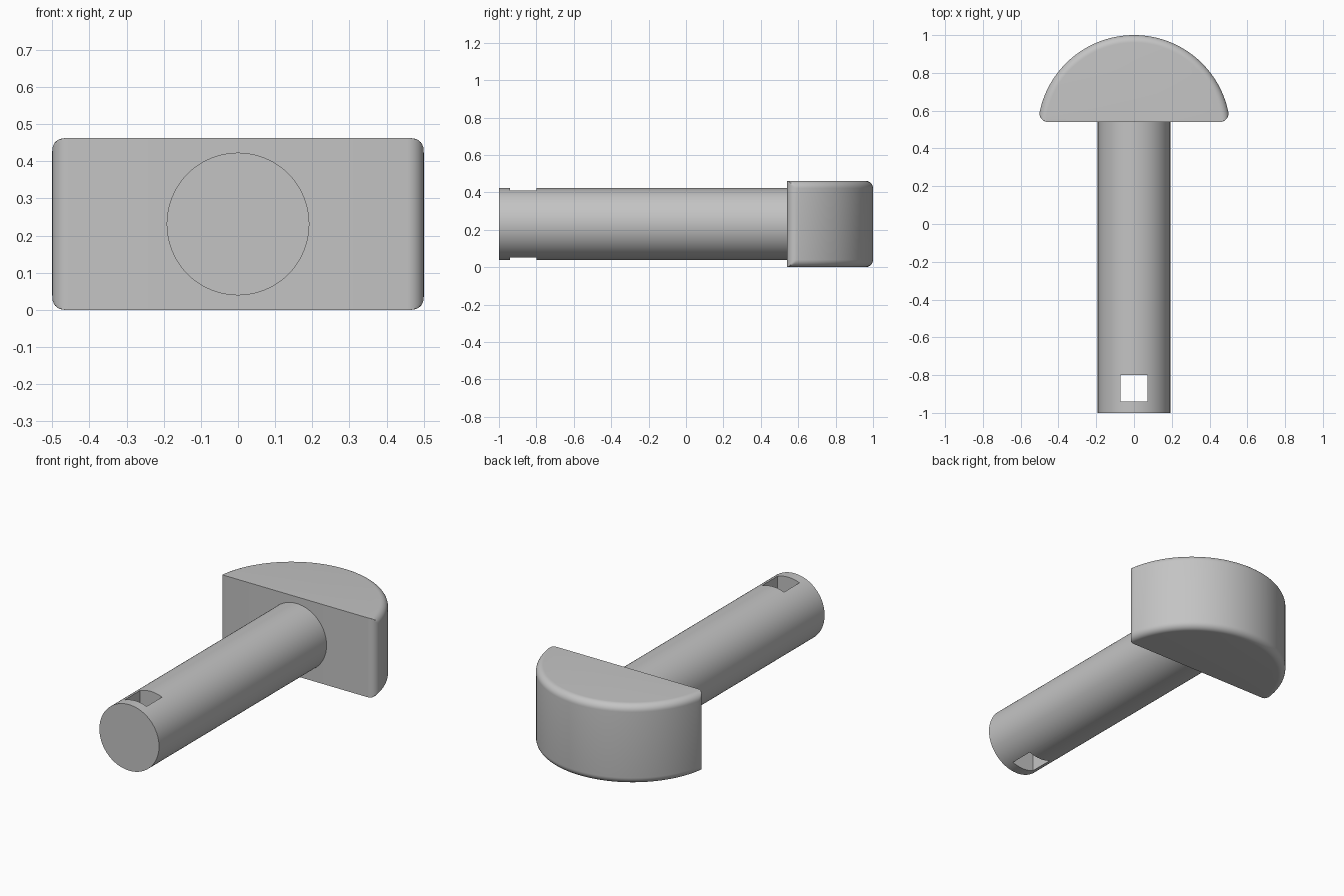
import bpy, bmesh, math
from mathutils import Matrix

if "Cube" in bpy.data.objects:
    bpy.data.objects.remove(bpy.data.objects["Cube"], do_unlink=True)

HEIGHT = 0.462               # head thickness
FRONT = 0.54                 # flat face of the head
RADIUS = 0.51                # head arc
CENTRE = 1 - RADIUS          # arc centre on y
FILLET = 0.045               # rounded vertical corners
EDGE = 0.04                  # rounded arc rims

grey = bpy.data.materials.new("plain_grey")
grey.use_nodes = True
grey.diffuse_color = (0.55, 0.55, 0.55, 1)
grey.node_tree.nodes["Principled BSDF"].inputs["Base Color"].default_value = grey.diffuse_color


def finish(name, bm):
    bmesh.ops.recalc_face_normals(bm, faces=bm.faces)
    mesh = bpy.data.meshes.new(name)
    bm.to_mesh(mesh)
    bm.free()
    mesh.materials.append(grey)
    obj = bpy.data.objects.new(name, mesh)
    bpy.context.collection.objects.link(obj)
    return obj


def smooth(obj):
    bpy.ops.object.select_all(action='DESELECT')
    obj.select_set(True)
    bpy.context.view_layer.objects.active = obj
    bpy.ops.object.shade_smooth_by_angle(angle=math.radians(30))


# Head outline as (angle, radius) about the arc centre
fy = FRONT + FILLET - CENTRE
fx = math.sqrt((RADIUS - FILLET) ** 2 - fy ** 2)
tangent = math.atan2(fy, fx)
corner = []
for i in range(13):
    a = -math.pi / 2 + (math.pi / 2 + tangent) * i / 12
    x, y = fx + FILLET * math.cos(a), fy + FILLET * math.sin(a)
    corner.append((math.atan2(y, x), math.hypot(x, y)))
arc = [(tangent + (math.pi - 2 * tangent) * i / 72, RADIUS) for i in range(1, 72)]
outline = corner + arc + [(math.pi - a, r) for a, r in reversed(corner)]

# Head: stacked sections, with the arc drawn in near the top and bottom
steps = [math.pi / 2 * i / 8 for i in range(9)]
lower = [(EDGE * (1 - math.sin(t)), EDGE * (1 - math.cos(t))) for t in reversed(steps)]
levels = [(z, d) for d, z in [(b, a) for a, b in lower]]
levels = [(EDGE * (1 - math.cos(t)), EDGE * (1 - math.sin(t))) for t in steps]
levels += [(HEIGHT - z, d) for z, d in reversed(levels)]
bm = bmesh.new()
rings = []
for z, inset in levels:
    ring = []
    for a, r in outline:
        r = min(r, RADIUS - inset)
        ring.append(bm.verts.new((r * math.cos(a), CENTRE + r * math.sin(a), z)))
    rings.append(ring)
for low, high in zip(rings, rings[1:]):
    for i in range(len(low) - 1):
        bm.faces.new((low[i], low[i + 1], high[i + 1], high[i]))
bm.faces.new(rings[0])
bm.faces.new(rings[-1])
# One flat front face
bm.faces.new([r[0] for r in rings] + [r[-1] for r in reversed(rings)])
smooth(finish("head", bm))

# Shaft
bm = bmesh.new()
length = FRONT + 1
bmesh.ops.create_cone(bm, cap_ends=True, segments=96, radius1=0.192, radius2=0.192, depth=length,
                      matrix=Matrix.Translation((0, FRONT - length / 2, HEIGHT / 2))
                      @ Matrix.Rotation(math.pi / 2, 4, 'X'))
shaft = finish("shaft", bm)

# Square pin hole through the shaft
bm = bmesh.new()
bmesh.ops.create_cube(bm, size=1, matrix=Matrix.Translation((0, -0.87, HEIGHT / 2))
                      @ Matrix.Diagonal((0.142, 0.142, 1, 1)))
cutter = finish("hole_cutter", bm)
cut = shaft.modifiers.new("pin_hole", 'BOOLEAN')
cut.operation = 'DIFFERENCE'
cut.solver = 'EXACT'
cut.object = cutter
bpy.ops.object.select_all(action='DESELECT')
bpy.context.view_layer.objects.active = shaft
shaft.select_set(True)
bpy.ops.object.modifier_apply(modifier=cut.name)
bpy.data.objects.remove(cutter, do_unlink=True)
smooth(shaft)
